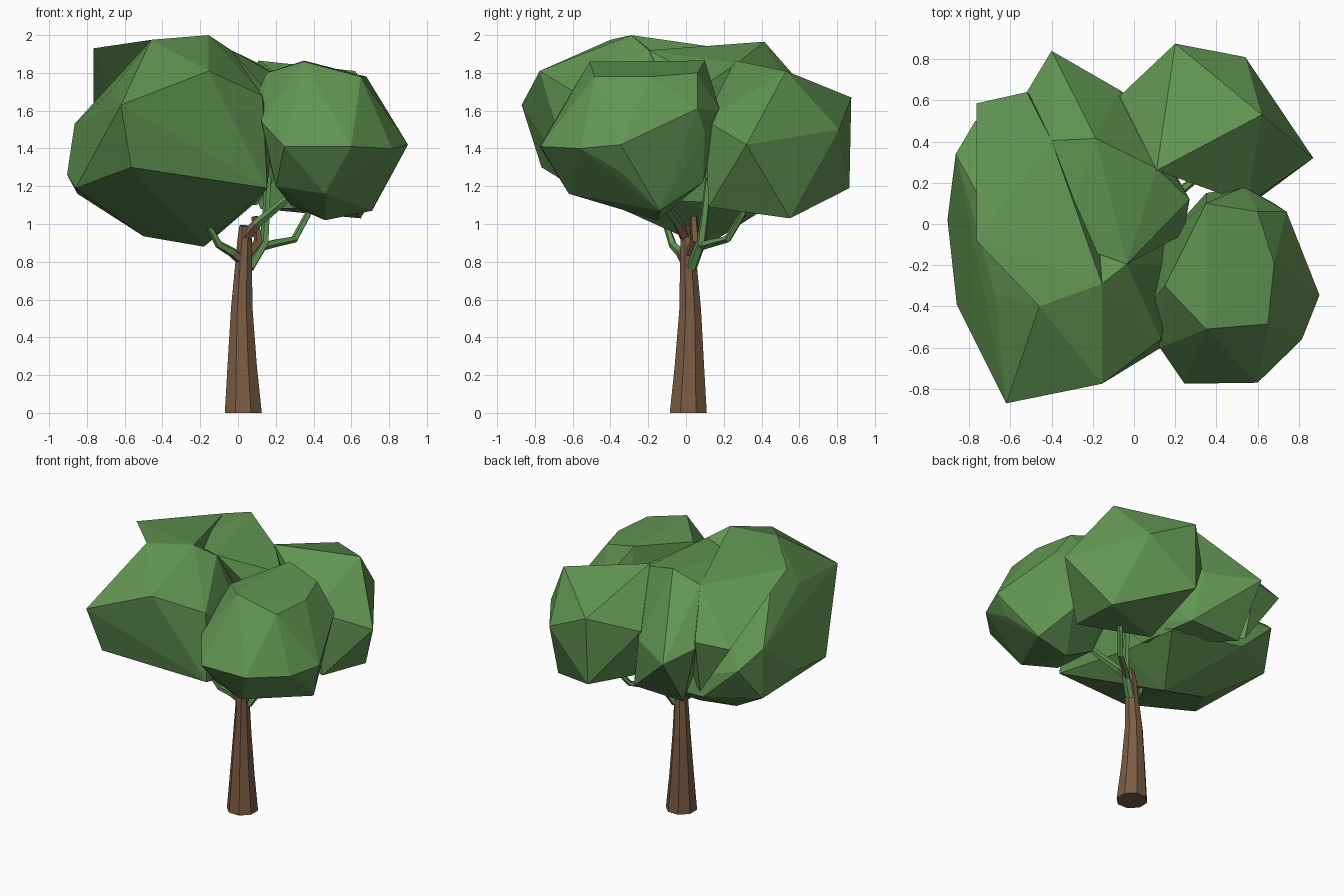
import bpy, bmesh, math
from mathutils import Vector


def material(name, rgb):
    m = bpy.data.materials.new(name)
    m.diffuse_color = (*rgb, 1)
    return m


BARK = material("bark brown", (0.20, 0.108, 0.058))
LEAF = material("leaf green", (0.12, 0.30, 0.085))


def finish(name, bm, mats):
    bmesh.ops.recalc_face_normals(bm, faces=bm.faces)
    me = bpy.data.meshes.new(name)
    bm.to_mesh(me)
    bm.free()
    for m in mats:
        me.materials.append(m)
    ob = bpy.data.objects.new(name, me)
    bpy.context.collection.objects.link(ob)
    return ob


def limb(name, path, sides, green_from=99):
    """Tapered tube along (x, y, z, radius); segments from green_from on are green."""
    bm = bmesh.new()
    pts = [Vector(p[:3]) for p in path]
    rings = []
    for i, p in enumerate(pts):
        d = pts[min(i + 1, len(pts) - 1)] - pts[max(i - 1, 0)]
        if i == 0 and p.z == 0:
            d = Vector((0, 0, 1))
        q = Vector((0, 0, 1)).rotation_difference(d)
        rings.append([bm.verts.new(p + q @ Vector((
            path[i][3] * math.cos(math.tau * (k + 0.5) / sides),
            path[i][3] * math.sin(math.tau * (k + 0.5) / sides), 0)))
            for k in range(sides)])
    for i, (a, b) in enumerate(zip(rings, rings[1:])):
        for k in range(sides):
            n = (k + 1) % sides
            f = bm.faces.new((a[k], a[n], b[n], b[k]))
            f.material_index = int(i >= green_from)
    bm.faces.new(rings[0][::-1])
    bm.faces.new(rings[-1]).material_index = int(green_from < 99)
    return finish(name, bm, [BARK, LEAF])


def clump(name, points):
    """Faceted leaf clump: the hull around a few corner points."""
    bm = bmesh.new()
    for p in points:
        bm.verts.new(p)
    bmesh.ops.convex_hull(bm, input=bm.verts)
    loose = [v for v in bm.verts if not v.link_faces]
    bmesh.ops.delete(bm, geom=loose, context='VERTS')
    return finish(name, bm, [LEAF])


# Trunk and its stub
limb("trunk", [(.028, .012, 0, .106), (.022, .018, .25, .084), (.02, .022, .55, .062),
               (.03, .012, .8, .047), (.035, .01, .9, .043), (.04, .0, .99, .035)], 8)
limb("stub_branch", [(.05, .02, .84, .03), (.11, .05, .91, .025), (.09, .04, 1.04, .02)], 5)

# Branches, brown at the foot and green further out
limb("left_branch", [(.03, 0, .8, .03), (-.03, -.03, .85, .026), (-.1, -.07, .89, .022),
                     (-.15, -.1, .98, .018), (-.2, -.1, 1.12, .016)], 5, 1)
limb("front_branch", [(.04, 0, .93, .035), (.1, -.04, 1.0, .026),
                      (.22, -.11, 1.1, .022), (.34, -.15, 1.2, .018)], 5, 1)
limb("upright_branch", [(.06, .03, .77, .03), (.14, .08, .9, .026),
                        (.15, .1, 1.05, .022), (.16, .12, 1.25, .018)], 5, 0)
limb("back_branch", [(.12, .07, .88, .024), (.2, .14, .9, .022), (.3, .22, .92, .02),
                     (.37, .3, 1.05, .018), (.42, .34, 1.2, .015)], 5, 0)

# Leaf clumps
clump("front_left_leaves", [
    (-.155, -.29, 2.0), (-.46, -.4, 1.975), (-.155, -.775, 1.81), (-.62, -.87, 1.63),
    (-.675, -.34, 1.7), (-.86, -.39, 1.19), (-.905, .02, 1.26), (-.865, .34, 1.53),
    (-.565, -.765, 1.3), (.155, -.585, 1.19), (.13, -.56, 1.68), (-.035, -.195, 1.92),
    (-.85, .33, 1.16), (-.5, .13, .935), (-.18, .1, .88), (.1, 0, 1.12),
    (-.5, .52, 1.15), (.05, .45, 1.1), (.18, -.2, 1.45), (-.77, .5, 1.4)])
clump("back_left_leaves", [
    (-.765, -.08, 1.93), (-.46, -.4, 1.975), (-.155, -.29, 2.0), (-.4, .405, 1.9),
    (-.35, -.08, 1.91), (-.765, .585, 1.59), (-.52, .64, 1.6), (-.5, .55, 1.2),
    (-.2, .3, 1.2), (-.1, 0, 1.6)])
clump("back_middle_leaves", [
    (-.185, .415, 1.965), (-.4, .405, 1.9), (-.35, -.08, 1.9), (-.035, -.195, 1.92),
    (.11, .27, 1.85), (.27, .12, 1.75), (.24, -.05, 1.6), (.2, .1, 1.25),
    (-.4, .84, 1.48), (-.07, .65, 1.5), (-.52, .64, 1.55), (-.4, .6, 1.12),
    (0, .6, 1.13), (.1, .2, 1.1)])
clump("back_right_leaves", [
    (.11, .26, 1.865), (.62, .53, 1.81), (.2, .875, 1.67), (.54, .81, 1.5),
    (.87, .32, 1.42), (.19, .865, 1.19), (.65, .55, 1.03), (-.07, .62, 1.55),
    (.12, .32, 1.08), (.6, .12, 1.09), (.55, .1, 1.55), (0, .3, 1.35)])
clump("front_right_leaves", [
    (.35, -.51, 1.86), (.65, -.485, 1.78), (.68, -.19, 1.78), (.35, .1, 1.865),
    (.6, .06, 1.8), (.74, .06, 1.61), (.535, .18, 1.6), (.78, -.19, 1.5),
    (.9, -.345, 1.42), (.68, .1, 1.48), (.815, -.56, 1.4), (.81, -.35, 1.28),
    (.6, -.77, 1.41), (.245, -.775, 1.41), (.125, -.6, 1.54), (.1, -.36, 1.68),
    (.15, -.3, 1.8), (.2, -.55, 1.2), (.46, -.62, 1.16), (.71, -.14, 1.07),
    (.46, -.15, 1.02), (.6, .09, 1.22), (.28, -.1, 1.1), (.15, -.07, 1.4), (.35, .15, 1.4)])
